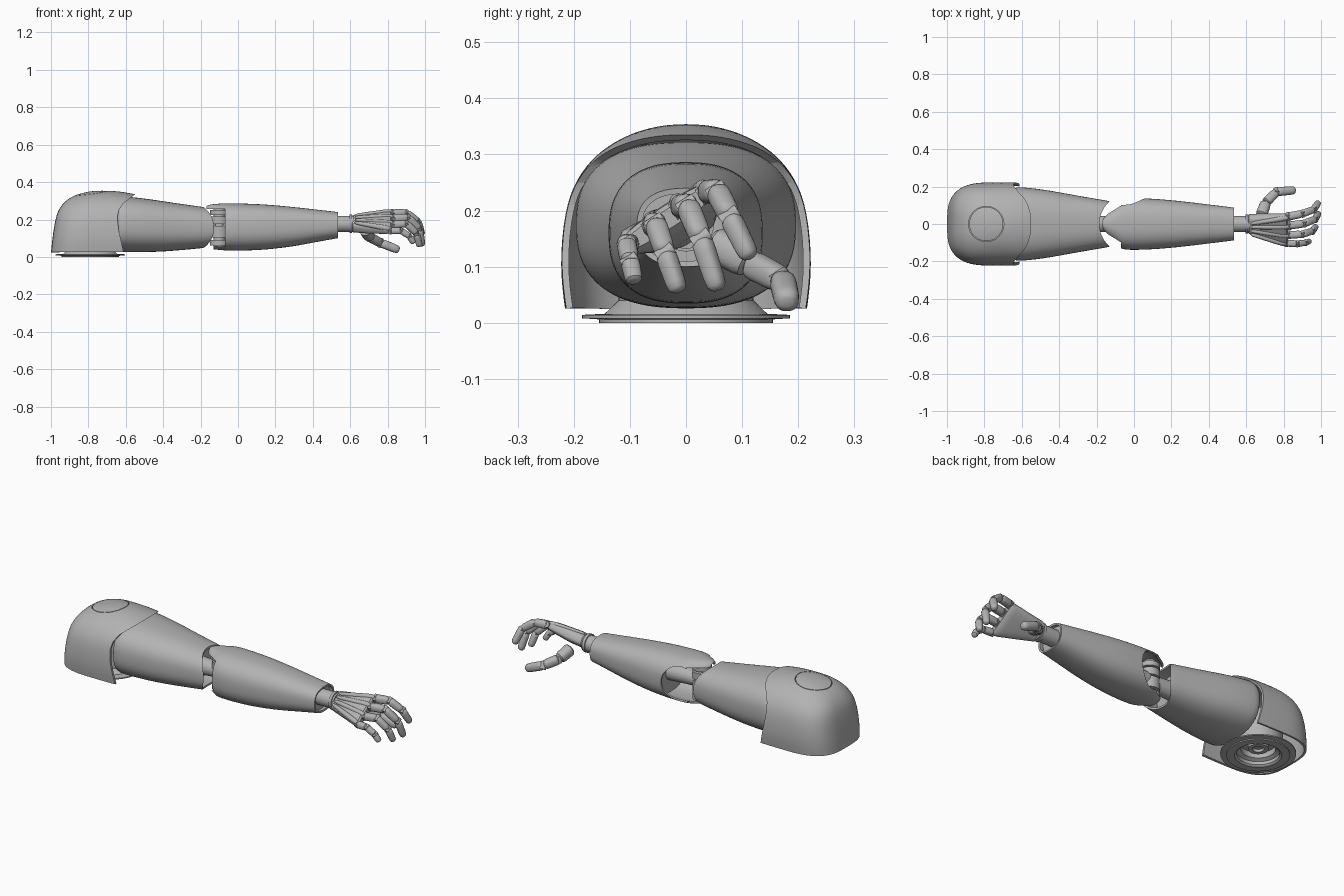
import bpy, bmesh
from math import sin, cos, pi, radians, copysign
from mathutils import Vector

if "Cube" in bpy.data.objects:
    bpy.data.objects.remove(bpy.data.objects["Cube"])

grey = bpy.data.materials.new("matte_grey")
grey.use_nodes = True
colour = (0.45, 0.45, 0.45, 1)
grey.diffuse_color = colour
grey.node_tree.nodes["Principled BSDF"].inputs["Base Color"].default_value = colour
parts = []


def oval(n=32, p=2.0):
    """Unit superellipse as 2D points."""
    pts = []
    for i in range(n):
        c, s = cos(2 * pi * i / n), sin(2 * pi * i / n)
        pts.append((copysign(abs(c) ** (2 / p), c), copysign(abs(s) ** (2 / p), s)))
    return pts


def loft(name, rings, start=True, end=True, wrap=False, cutter=False):
    """Skin a list of equal-length point rings."""
    bm = bmesh.new()
    vs = [[bm.verts.new(p) for p in ring] for ring in rings]
    n = len(vs[0])
    pairs = list(zip(vs, vs[1:])) + ([(vs[-1], vs[0])] if wrap else [])
    for a, b in pairs:
        for i in range(n):
            j = (i + 1) % n
            bm.faces.new((a[i], a[j], b[j], b[i]))
    if start and not wrap:
        bm.faces.new(vs[0])
    if end and not wrap:
        bm.faces.new(vs[-1])
    bmesh.ops.recalc_face_normals(bm, faces=bm.faces)
    me = bpy.data.meshes.new(name)
    bm.to_mesh(me)
    bm.free()
    me.materials.append(grey)
    ob = bpy.data.objects.new(name, me)
    bpy.context.collection.objects.link(ob)
    if cutter:
        ob.hide_render = True
    else:
        parts.append(ob)
    return ob


STRAIGHT = [(0, 1), (1, 1)]
PAD = [(0, .45), (.03, .75), (.1, .95), (.25, 1), (.75, 1), (.9, .93), (.97, .7), (1, .4)]


def rod(name, p, q, r0, r1=None, profile=STRAIGHT, n=32, power=2.0, cutter=False):
    """Round bar from p to q, tapering from r0 to r1."""
    p, q = Vector(p), Vector(q)
    r1 = r0 if r1 is None else r1
    turn = (q - p).to_track_quat('Z', 'Y')
    rings = []
    for t, k in profile:
        r = (r0 + (r1 - r0) * t) * k
        rings.append([p.lerp(q, t) + turn @ Vector((a * r, b * r, 0)) for a, b in oval(n, power)])
    return loft(name, rings, cutter=cutter)


def lathe(name, x, profile, wrap=False, cutter=False):
    return loft(name, [[(x + r * a, r * b, z) for a, b in oval(64)] for r, z in profile],
                wrap=wrap, cutter=cutter)


def box(name, x, y, z, cutter=False):
    return loft(name, [[(x[0], y[0], h), (x[1], y[0], h), (x[1], y[1], h), (x[0], y[1], h)]
                       for h in z], cutter=cutter)


def limb(name, sections, p, start=False):
    """Limb cover along x from (x, half width, bottom, top) sections."""
    rings = []
    for x, w, lo, hi in sections:
        rings.append([(x, w * a, (lo + hi) / 2 + (hi - lo) / 2 * b) for a, b in oval(40, p)])
    return loft(name, rings, start, False)


def shell(ob, thickness, cutters):
    """Smooth, thicken and trim a cover, then bake it."""
    ob.modifiers.new("smooth", 'SUBSURF').levels = 2
    solid = ob.modifiers.new("thickness", 'SOLIDIFY')
    solid.thickness, solid.offset = thickness, -1
    for c in cutters:
        m = ob.modifiers.new("trim", 'BOOLEAN')
        m.operation, m.solver, m.object = 'DIFFERENCE', 'EXACT', c
    dg = bpy.context.evaluated_depsgraph_get()
    me = bpy.data.meshes.new_from_object(ob.evaluated_get(dg))
    ob.modifiers.clear()
    ob.data = me
    for c in cutters:
        bpy.data.objects.remove(c)


# Shoulder dome: stacked rounded outlines, (z, back, front, half width, power)
layers = [(.025, -1, -.35, .216, 3.2), (.1, -.993, -.35, .226, 3.2), (.2, -.978, -.35, .217, 3.1),
          (.255, -.96, -.36, .197, 2.9), (.3, -.925, -.42, .162, 2.6), (.33, -.875, -.52, .115, 2.4),
          (.345, -.82, -.6, .075, 2.2), (.354, -.77, -.67, .03, 2)]
mid = -.74
rings = [[(mid + a * (front - mid if a > 0 else mid - back), w * b, z) for a, b in oval(48, p)]
         for z, back, front, w, p in layers]
dome = loft("shoulder_shell", rings, start=False)
side = [(-.55, .5), (-.55, .335), (-.58, .312), (-.615, .285), (-.637, .25), (-.645, .21),
        (-.637, .14), (-.61, .02), (-.61, -.1), (0, -.1), (0, .5)]
opening = loft("opening_cutter", [[(x, y, z) for x, z in side] for y in (-.5, .5)], cutter=True)
groove = lathe("groove_cutter", -.79, [(.091, .25), (.094, .25), (.094, .45), (.091, .45)],
               wrap=True, cutter=True)
shell(dome, .012, [opening, groove])

# Shoulder mount with stepped flange and recessed bore
lathe("shoulder_mount", -.79, [(.001, .05), (.028, .05), (.028, .035), (.05, .035), (.05, .065),
                               (.085, .065), (.085, .035), (.105, .025), (.105, .008), (.115, 0),
                               (.155, 0), (.155, .006), (.185, .008), (.185, .014), (.145, .016),
                               (.12, .04), (.12, .2), (.001, .2)])

# Upper arm cover with a curved elbow recess
upper = limb("upper_arm", [(-.665, .193, .03, .318), (-.62, .2, .025, .326), (-.5, .187, .025, .313),
                           (-.4, .17, .028, .298), (-.28, .148, .038, .28), (-.19, .133, .047, .268),
                           (-.15, .126, .052, .26), (-.115, .118, .06, .25)], 2.5, True)
shell(upper, .01, [rod("elbow_cutter", (-.025, 0, -.1), (-.025, 0, .5), .16, n=64, cutter=True)])

# Forearm cover: tongues over the elbow and a round notch on the left side
fore = limb("forearm", [(-.168, .03, .05, .272), (-.16, .055, .045, .278), (-.13, .085, .04, .283),
                        (-.085, .115, .036, .286), (-.068, .139, .034, .287), (.03, .139, .033, .286),
                        (.15, .133, .038, .281), (.3, .117, .056, .267), (.42, .102, .08, .253),
                        (.535, .088, .1, .24)], 2.5)
shell(fore, .01, [
    box("gap_cutter", (-.3, -.07), (-.4, .4), (.055, .256), True),
    box("tongue_cutter", (-.3, -.13), (-.4, .4), (-.1, .15), True),
    rod("notch_cutter", (-.04, .02, .156), (-.04, .4, .156), .1, n=64, cutter=True)])

# Elbow hinge and its links
rod("elbow_pin", (-.1, 0, .045), (-.1, 0, .27), .03)
for i, (lo, hi) in enumerate([(.06, .09), (.105, .165), (.175, .215), (.225, .25)]):
    rod(f"elbow_barrel_{i + 1}", (-.1, 0, lo), (-.1, 0, hi), .05)
rod("upper_elbow_link", (-.27, 0, .155), (-.12, 0, .155), .05, .04)
rod("fore_elbow_link", (-.08, 0, .16), (.1, 0, .16), .04, .05)


def bulkhead(name, x, w, lo, hi):
    rings = [[(x + d, w * a, (lo + hi) / 2 + (hi - lo) / 2 * b) for a, b in oval(40, 2.5)]
             for d in (0, .01)]
    loft(name, rings)


bulkhead("upper_bulkhead", -.27, .14, .043, .273)
bulkhead("fore_bulkhead", .09, .129, .043, .277)
bulkhead("wrist_bulkhead", .5, .085, .1, .238)

# Wrist
rod("wrist", (.5, 0, .176), (.62, 0, .176), .044)
rod("wrist_collar", (.595, 0, .177), (.61, 0, .177), .05)

# Palm, rolled about the arm axis
roll = radians(33)
u, nrm = Vector((0, cos(roll), sin(roll))), Vector((0, -sin(roll), cos(roll)))
palm = []
for x, y, z, w, t in [(.605, 0, .178, .04, .026), (.615, 0, .178, .054, .034),
                      (.7, -.012, .18, .073, .034), (.79, -.027, .185, .094, .028),
                      (.815, -.029, .186, .096, .024), (.823, -.03, .186, .09, .016)]:
    palm.append([Vector((x, y, z)) + u * (w * a) + nrm * (t * b) for a, b in oval(40, 3.2)])
loft("palm", palm)

# Fingers: metacarpal ridge, three pads, hinge pins
fingers = {
    "index": (.021, (.825, .04, .233), (.9, .055, .235), (.962, .078, .19), (.985, .115, .115)),
    "middle": (.021, (.83, -.008, .207), (.91, .002, .21), (.97, .027, .15), (.985, .057, .058)),
    "ring": (.020, (.828, -.058, .172), (.9, -.055, .178), (.955, -.037, .125), (.972, -.013, .055)),
    "pinky": (.018, (.815, -.102, .14), (.872, -.106, .14), (.917, -.1, .11), (.94, -.092, .073)),
}
for name, (r, *joints) in fingers.items():
    j = [Vector(p) for p in joints]
    k = j[0]
    root = Vector((.625, k.y * .4, .18 + (k.z - .185) * .4))
    rod(f"{name}_ridge", root + nrm * .026, k + nrm * .012, .010, .016, PAD, 16)
    rod(f"{name}_knuckle", k - u * r * .9, k + u * r * .9, r * .75, n=20)
    for i in range(3):
        rod(f"{name}_pad_{i + 1}", j[i], j[i + 1], r * (1.05 - .06 * i), r * (.98 - .08 * i),
            PAD, 20, 2.5)
    for i in (1, 2):
        rod(f"{name}_hinge_{i}", j[i] - u * r * .85, j[i] + u * r * .85, r * .6, n=20)

# Thumb
thumb = [Vector(p) for p in [(.68, .045, .145), (.705, .115, .105), (.762, .172, .075), (.862, .181, .036)]]
for i, r in enumerate((.032, .026, .024)):
    rod(f"thumb_pad_{i + 1}", thumb[i], thumb[i + 1], r, r * .92, PAD, 24, 2.4)
for i in (1, 2):
    rod(f"thumb_hinge_{i}", thumb[i] - nrm * .02, thumb[i] + nrm * .02, .018, n=20)

# Smooth shading with crisp edges
bpy.ops.object.select_all(action='DESELECT')
for ob in parts:
    ob.select_set(True)
bpy.context.view_layer.objects.active = parts[0]
bpy.ops.object.shade_smooth_by_angle(angle=radians(35))
